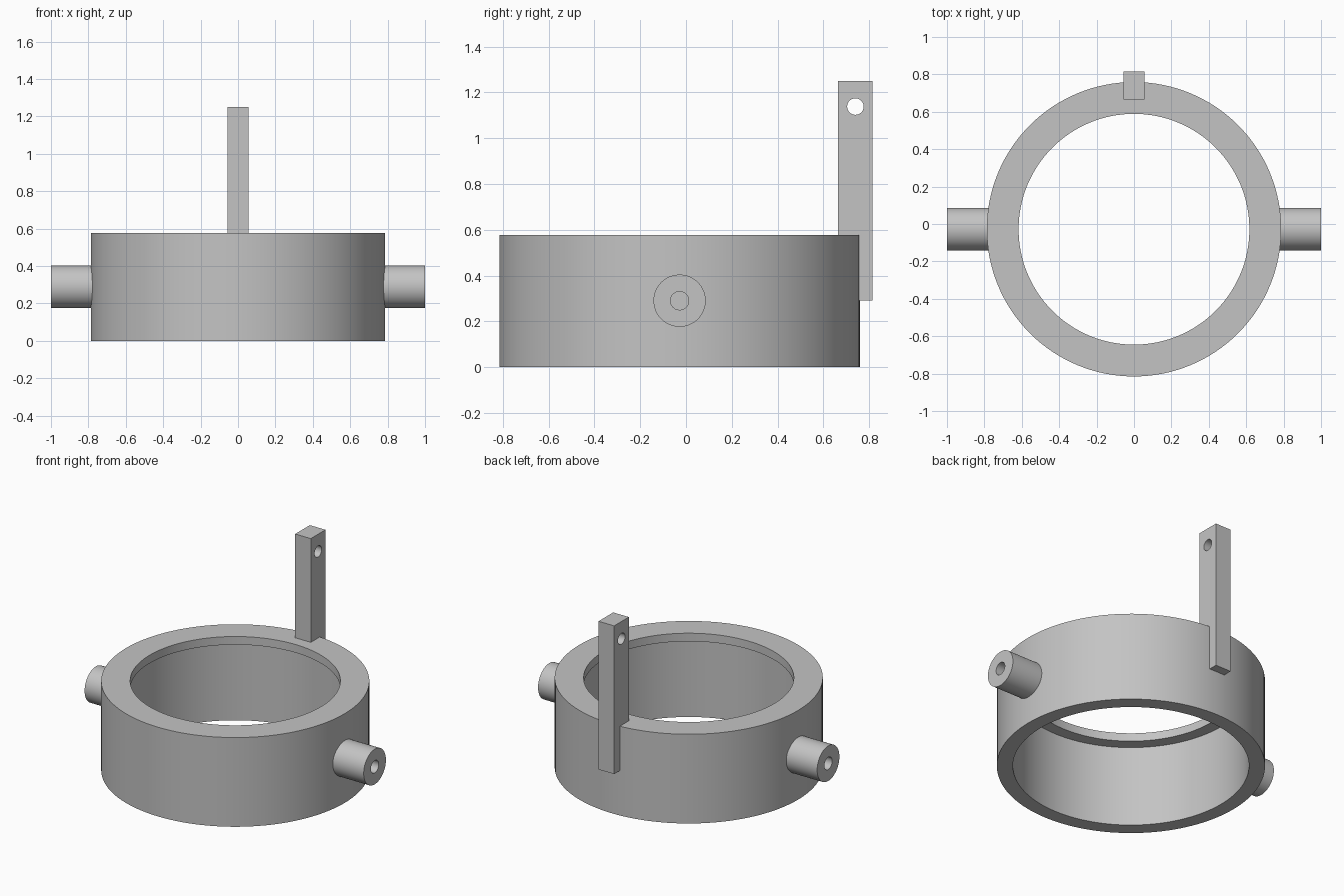
import bpy
import bmesh
import math
from mathutils import Matrix, Vector

cube = bpy.data.objects.get("Cube")
if cube:
    bpy.data.objects.remove(cube, do_unlink=True)

grey = bpy.data.materials.new("plain grey")
grey.use_nodes = True
colour = (0.55, 0.55, 0.55, 1)
grey.diffuse_color = colour
grey.node_tree.nodes["Principled BSDF"].inputs["Base Color"].default_value = colour

CENTRE_Y = -0.028


def finish(name, bm, smooth=True):
    bmesh.ops.remove_doubles(bm, verts=bm.verts, dist=1e-5)
    bmesh.ops.recalc_face_normals(bm, faces=bm.faces)
    mesh = bpy.data.meshes.new(name)
    bm.to_mesh(mesh)
    bm.free()
    obj = bpy.data.objects.new(name, mesh)
    bpy.context.collection.objects.link(obj)
    mesh.materials.append(grey)
    if smooth:
        bpy.ops.object.select_all(action='DESELECT')
        obj.select_set(True)
        bpy.context.view_layer.objects.active = obj
        bpy.ops.object.shade_smooth_by_angle(angle=math.radians(30))
    return obj


def lathe(name, profile, matrix, steps, closed=False):
    """Spin a (radius, height) profile round z, then place it."""
    bm = bmesh.new()
    verts = [bm.verts.new((r, 0, h)) for r, h in profile]
    pairs = list(zip(verts, verts[1:]))
    if closed:
        pairs.append((verts[-1], verts[0]))
    edges = [bm.edges.new(p) for p in pairs]
    bmesh.ops.spin(bm, geom=verts + edges, cent=(0, 0, 0), axis=(0, 0, 1),
                   angle=math.tau, steps=steps, use_merge=True)
    bmesh.ops.transform(bm, matrix=matrix, verts=bm.verts)
    return finish(name, bm)


# Ring body: wide bore with a thin inward lip at the top
R, BORE, LIP, H = 0.787, 0.693, 0.617, 0.578
lathe("ring_body", [(R, 0), (R, H), (LIP, H), (LIP, H - 0.053),
                    (BORE, H - 0.053), (BORE, 0)],
      Matrix.Translation((0, CENTRE_Y, 0)), 128, closed=True)

# Side pegs with blind holes in their ends
for side, name in ((1, "left_peg"), (-1, "right_peg")):
    place = (Matrix.Translation((0, CENTRE_Y, 0.29))
             @ Matrix.Rotation(side * math.pi / 2, 4, 'Y'))
    lathe(name, [(0, 0.74), (0.114, 0.74), (0.114, 1), (0.04, 1),
                 (0.04, 0.79), (0, 0.79)], place, 64)

# Upright post let into the back wall
bm = bmesh.new()
bmesh.ops.create_cube(bm, size=1)
bmesh.ops.scale(bm, vec=(0.112, 0.15, 0.96), verts=bm.verts)
bmesh.ops.translate(bm, vec=(0, 0.74, 0.77), verts=bm.verts)
post = finish("back_post", bm, smooth=False)

# Cross hole near the top of the post
bm = bmesh.new()
bmesh.ops.create_cone(bm, cap_ends=True, segments=48, radius1=0.036,
                      radius2=0.036, depth=0.4)
bmesh.ops.rotate(bm, cent=(0, 0, 0), verts=bm.verts,
                 matrix=Matrix.Rotation(math.pi / 2, 3, 'Y'))
bmesh.ops.translate(bm, vec=Vector((0, 0.74, 1.138)), verts=bm.verts)
cutter = finish("post_hole_cutter", bm)
cutter.hide_render = True
cutter.hide_set(True)

cut = post.modifiers.new("cross_hole", 'BOOLEAN')
cut.operation = 'DIFFERENCE'
cut.solver = 'EXACT'
cut.object = cutter
